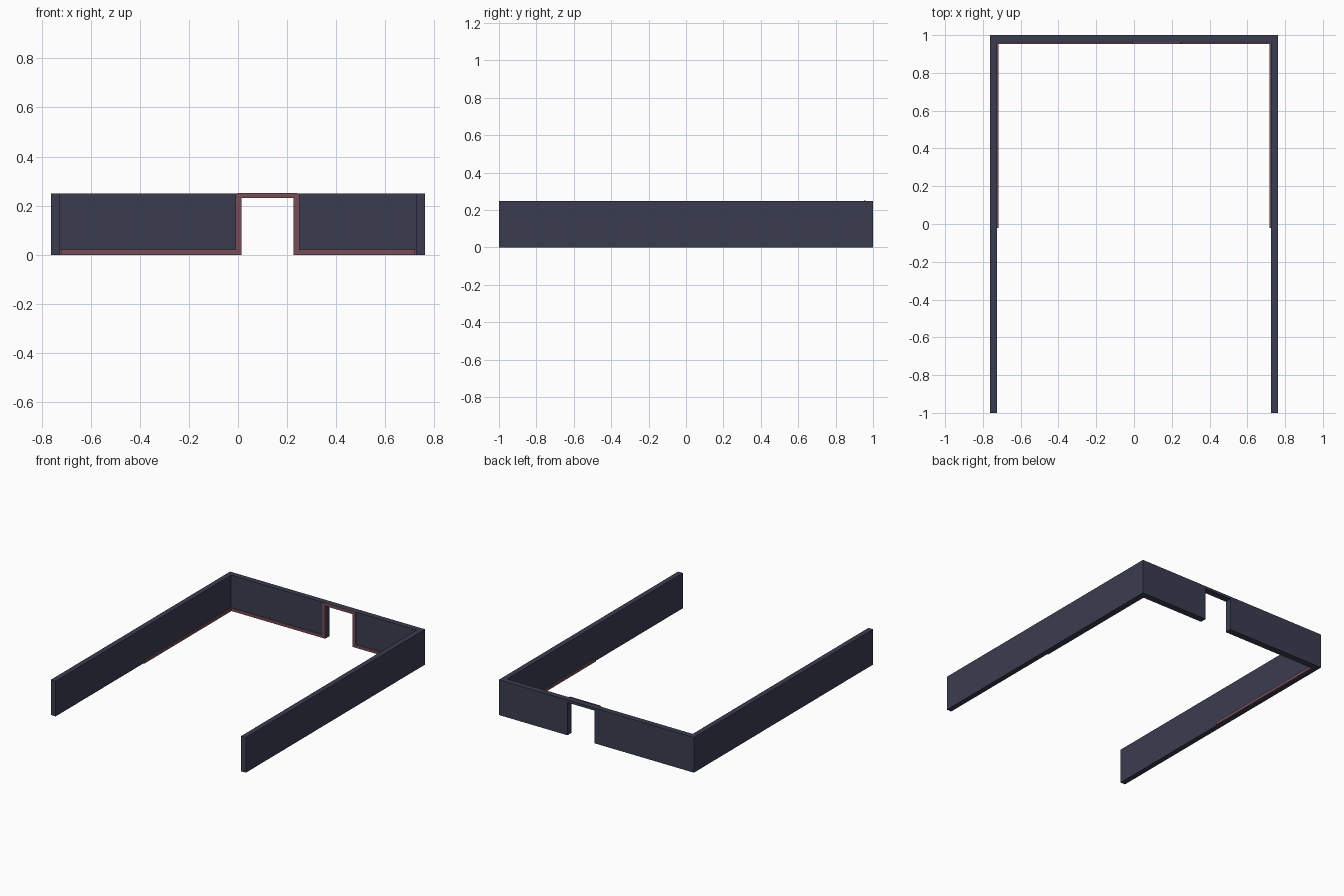
import bpy, bmesh, math
from mathutils import Vector

if "Cube" in bpy.data.objects:
    bpy.data.objects.remove(bpy.data.objects["Cube"])

W, T, H = 0.762, 0.037, 0.249      # half width, wall thickness, wall height
IN, BACK = W - T, 0.96             # inner side face, inner back face
D0, D1, DH = 0.014, 0.226, 0.231   # door opening
P, B, C = 0.007, 0.021, 0.025      # trim projection, base height, casing width


def material(name, color):
    m = bpy.data.materials.new(name)
    m.diffuse_color = color
    m.use_nodes = True
    m.node_tree.nodes["Principled BSDF"].inputs["Base Color"].default_value = m.diffuse_color
    return m


def prism(name, points, offset, mat=None):
    """Extrude a planar outline along an offset vector."""
    bm = bmesh.new()
    face = bm.faces.new([bm.verts.new(p) for p in points])
    res = bmesh.ops.extrude_face_region(bm, geom=[face])
    verts = [g for g in res["geom"] if isinstance(g, bmesh.types.BMVert)]
    bmesh.ops.translate(bm, verts=verts, vec=Vector(offset))
    bmesh.ops.recalc_face_normals(bm, faces=bm.faces)
    mesh = bpy.data.meshes.new(name)
    bm.to_mesh(mesh)
    bm.free()
    ob = bpy.data.objects.new(name, mesh)
    bpy.context.collection.objects.link(ob)
    if mat:
        mesh.materials.append(mat)
    return ob


def corner(cx, cz, r, a0, a1, n=4):
    return [(cx + r * math.cos(math.radians(a0 + (a1 - a0) * i / n)),
             cz + r * math.sin(math.radians(a0 + (a1 - a0) * i / n)))
            for i in range(n + 1)]


wall_mat = material("wall_paint", (0.042, 0.046, 0.08, 1))
trim_mat = material("trim_paint", (0.18, 0.075, 0.095, 1))

# U-shaped wall
plan = [(-W, -1), (-W, 1), (W, 1), (W, -1), (IN, -1), (IN, BACK), (-IN, BACK), (-IN, -1)]
walls = prism("room_walls", [(x, y, 0) for x, y in plan], (0, 0, H), wall_mat)

# Doorway cut through the back wall
door = [(D0, -0.1), (D1, -0.1), (D1, DH), (D0, DH)]
cutter = prism("doorway_cutter", [(x, 0.9, z) for x, z in door], (0, 0.2, 0), wall_mat)
cutter.hide_render = True
cutter.hide_set(True)
cut = walls.modifiers.new("doorway", 'BOOLEAN')
cut.operation = 'DIFFERENCE'
cut.solver = 'EXACT'
cut.object = cutter
bpy.context.view_layer.objects.active = walls
bpy.ops.object.modifier_apply(modifier=cut.name)
bpy.data.objects.remove(cutter)

# Back baseboard running up and around the door as casing
top, r = DH + 0.021, 0.016
outline = [(-IN, 0), (D0, 0), (D0, DH), (D1, DH), (D1, 0), (IN, 0), (IN, B), (D1 + C, B)]
outline += corner(D1 + C - r, top - r, r, 0, 90)
outline += corner(D0 - C + r, top - r, r, 90, 180)
outline += [(D0 - C, B), (-IN, B)]
prism("back_trim", [(x, BACK, z) for x, z in outline], (0, -P, 0), trim_mat)

# Side baseboards along the rear half
for name, s in (("left_baseboard", -1), ("right_baseboard", 1)):
    prof = [(s * IN, 0), (s * (IN - P), 0), (s * (IN - P), B), (s * IN, B)]
    prism(name, [(x, -0.02, z) for x, z in prof], (0, BACK + 0.02, 0), trim_mat)
